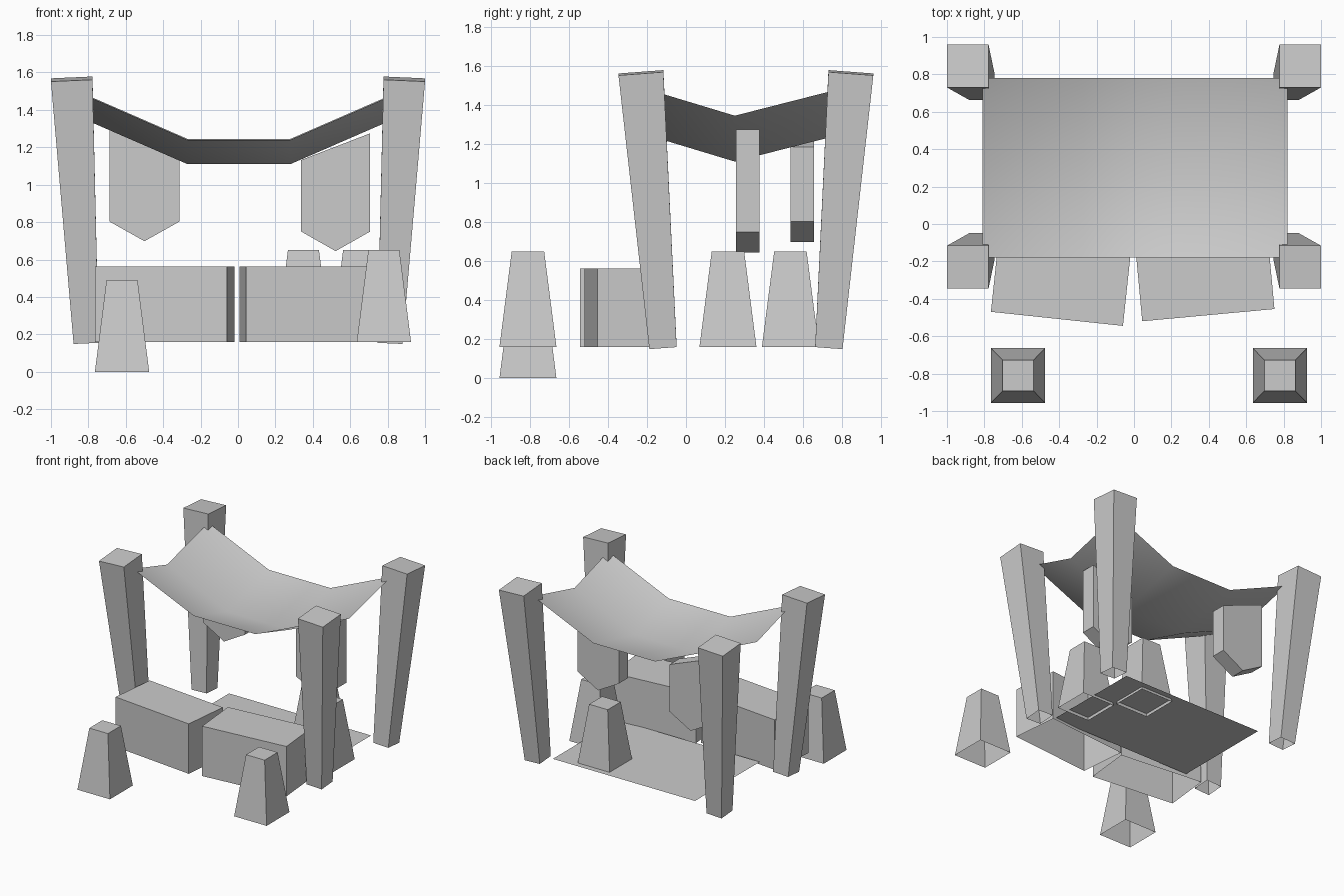
import bpy, math
from mathutils import Vector, Matrix

if "Cube" in bpy.data.objects:
    bpy.data.objects.remove(bpy.data.objects["Cube"])

CORNERS = ((-1, -1), (1, -1), (1, 1), (-1, 1))


def make(name, verts, faces):
    mesh = bpy.data.meshes.new(name)
    mesh.from_pydata([tuple(v) for v in verts], [], faces)
    mesh.update()
    ob = bpy.data.objects.new(name, mesh)
    bpy.context.collection.objects.link(ob)
    return ob


def open_prism(name, bottom, top):
    """Four-sided shell with a top cap and no underside."""
    sides = [(i, (i + 1) % 4, (i + 1) % 4 + 4, i + 4) for i in range(4)]
    return make(name, bottom + top, sides + [(4, 5, 6, 7)])


def ring(cx, cy, cz, hx, hy, tilt_x=0.0, tilt_y=0.0):
    return [(cx + a * hx, cy + b * hy, cz + a * hx * tilt_x + b * hy * tilt_y)
            for a, b in CORNERS]


# Four posts, leaning outward and widening upward, ends square to the lean
MID_Y = 0.307
for side, sx in (("left", -1), ("right", 1)):
    for end, sy in (("front", -1), ("back", 1)):
        tx, ty = -0.045 * sx, -0.075 * sy
        open_prism(f"{end}_{side}_post",
                   ring(sx * 0.812, MID_Y + sy * 0.425, 0.157, 0.067, 0.07, tx, ty),
                   ring(sx * 0.889, MID_Y + sy * 0.538, 1.565, 0.111, 0.115, tx, ty))

# Tapered stone blocks: two in front, two on the rug
for name, x, y, z in (("front_left_stone", -0.62, -0.81, 0.0),
                      ("front_right_stone", 0.78, -0.81, 0.16),
                      ("rug_stone_back", 0.35, 0.535, 0.16),
                      ("rug_stone_side", 0.645, 0.215, 0.16)):
    open_prism(name, ring(x, y, z, 0.145, 0.146), ring(x, y, z + 0.49, 0.083, 0.083))

# Two slightly turned counter boxes
for name, x, y, angle in (("left_counter", -0.392, -0.318, -6.07),
                          ("right_counter", 0.38, -0.298, 5.27)):
    ob = open_prism(name, ring(0, 0, 0.16, 0.355, 0.19), ring(0, 0, 0.563, 0.355, 0.19))
    ob.data.transform(Matrix.Translation((x, y, 0)) @ Matrix.Rotation(math.radians(angle), 4, 'Z'))

# Rug: a single flat sheet
make("rug", ring(0.047, 0.312, 0.183, 0.635, 0.413), [(0, 1, 2, 3)])

# Sagging canopy: smooth single sheet, 3 x 2 panels
xs = ((-0.81, 0.235), (-0.27, 0), (0.28, 0), (0.82, 0.235))
ys = ((-0.18, 0.13), (0.25, 0), (0.78, 0.135))
canopy = make("canopy",
              [(x, y, 1.11 + zx + zy) for y, zy in ys for x, zx in xs],
              [(r * 4 + c, r * 4 + c + 1, r * 4 + c + 5, r * 4 + c + 4)
               for r in range(2) for c in range(3)])
canopy.data.polygons.foreach_set("use_smooth", [True] * 6)

# Hanging pennants with a pointed foot and a top sloped to the canopy
for name, x_in, x_out, y, z_tip in (("left_pennant", -0.313, -0.687, 0.595, 0.698),
                                    ("right_pennant", 0.337, 0.707, 0.316, 0.645)):
    prof = [(x_in, z_tip + 0.105), ((x_in + x_out) / 2, z_tip), (x_out, z_tip + 0.105),
            (x_out, z_tip + 0.63), (x_in, z_tip + 0.487)]
    if x_in < 0:
        prof.reverse()          # keep the outline counter-clockwise from the front
    prof.reverse()
    verts = [(x, y + d, z) for d in (-0.06, 0.06) for x, z in prof]
    faces = [(0, 1, 2, 3, 4), (9, 8, 7, 6, 5)]
    faces += [(i, i + 5, (i + 1) % 5 + 5, (i + 1) % 5) for i in range(5)]
    ob = make(name, verts, faces)
    # outward normals on both mirrored copies
    if (ob.data.polygons[0].normal.y > 0):
        ob.data.flip_normals()
